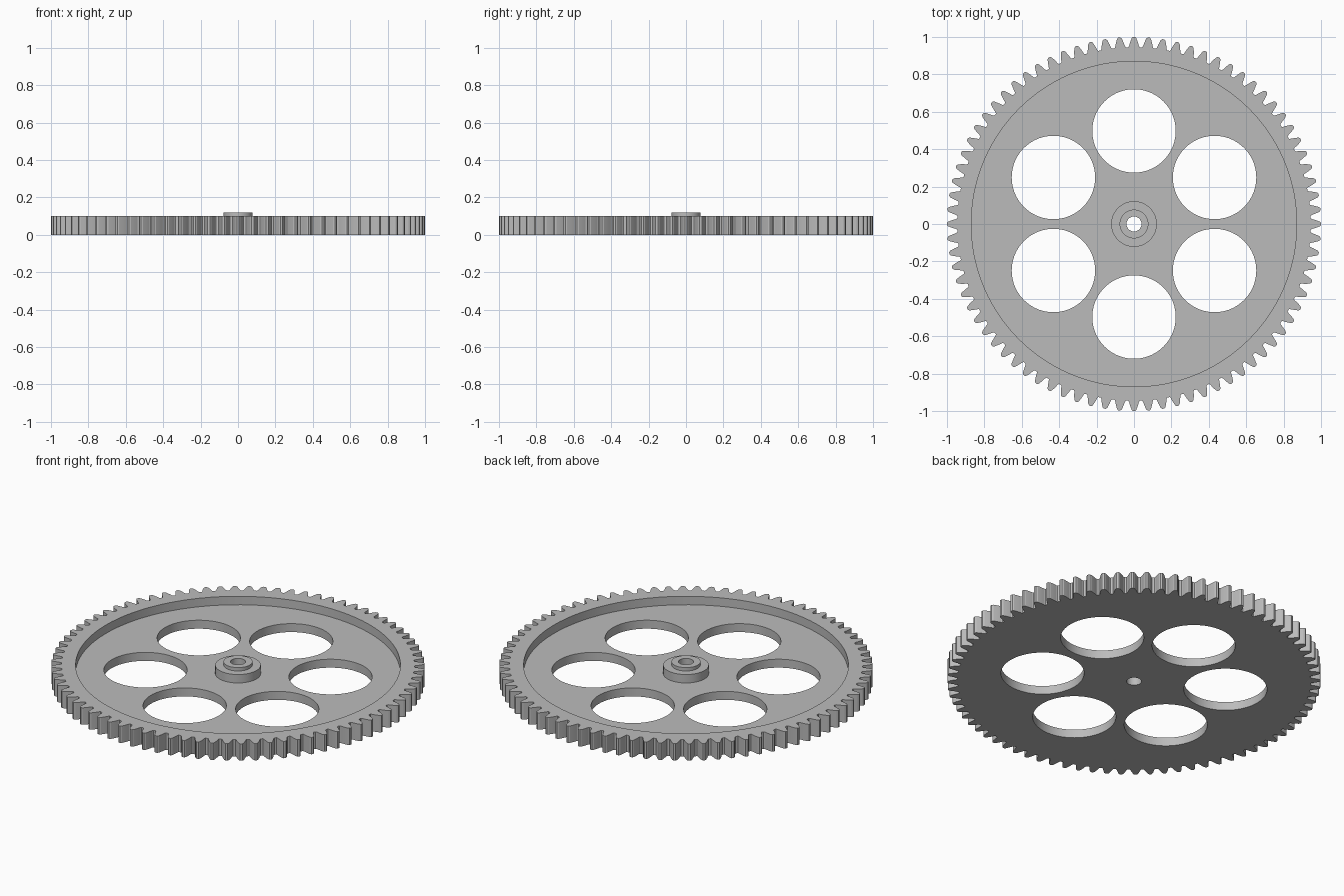
import bpy, bmesh, math
from mathutils import Vector

if "Cube" in bpy.data.objects:
    bpy.data.objects.remove(bpy.data.objects["Cube"], do_unlink=True)

TEETH = 80
MODULE = 2 / (TEETH + 2)
PITCH_R = TEETH * MODULE / 2
PRESSURE = math.radians(20)
BASE_R = PITCH_R * math.cos(PRESSURE)
ROOT_R = PITCH_R - 1.25 * MODULE
WEB_Z, RIM_Z, BOSS_Z = 0.05, 0.1, 0.12
RIM_R, HUB_R, BOSS_R, BORE_R = 0.87, 0.122, 0.077, 0.04
HOLE_R, HOLE_DIST = 0.223, 0.4975

steel = bpy.data.materials.new("plain grey")
steel.use_nodes = True
GREY = (0.5, 0.5, 0.5, 1)
steel.diffuse_color = GREY
steel.node_tree.nodes["Principled BSDF"].inputs["Base Color"].default_value = GREY


def circle(r, n=96, cx=0, cy=0):
    return [(cx + r * math.cos(math.tau * i / n), cy + r * math.sin(math.tau * i / n))
            for i in range(n)]


def half_angle(r):
    """Half the angular width of an involute tooth at radius r."""
    a = math.acos(BASE_R / r)
    return math.pi / (2 * TEETH) + (math.tan(PRESSURE) - PRESSURE) - (math.tan(a) - a)


def gear_outline():
    flank = [(r, half_angle(r)) for r in (ROOT_R + 0.005, 0.963, 0.978, 0.993)]
    flank.insert(0, (ROOT_R, half_angle(ROOT_R) + 0.003))   # root fillet
    flank.append((1.0, half_angle(1.0) * 0.6))              # rounded tip
    tooth = [(r, -a) for r, a in flank] + [(r, a) for r, a in reversed(flank)]
    return [(r * math.cos(a + t * math.tau / TEETH), r * math.sin(a + t * math.tau / TEETH))
            for t in range(TEETH) for r, a in tooth]


def ring(bm, points, z):
    verts = [bm.verts.new((x, y, z)) for x, y in points]
    for a, b in zip(verts, verts[1:] + verts[:1]):
        bm.edges.new((a, b))
    return verts


def wall(bm, low, high, inward=False):
    n = len(low)
    for i in range(n):
        j = (i + 1) % n
        quad = [low[i], low[j], high[j], high[i]]
        bm.faces.new(quad[::-1] if inward else quad)


def cap(bm, rings, up=1):
    edges = [bm.edges.get((a, b)) for r in rings for a, b in zip(r, r[1:] + r[:1])]
    result = bmesh.ops.triangle_fill(bm, edges=edges, use_beauty=True,
                                     normal=Vector((0, 0, up)))
    for f in result["geom"]:
        if isinstance(f, bmesh.types.BMFace):
            f.normal_update()
            if f.normal.z * up < 0:
                f.normal_flip()


def finish(bm, name):
    mesh = bpy.data.meshes.new(name)
    bm.to_mesh(mesh)
    bm.free()
    mesh.materials.append(steel)
    obj = bpy.data.objects.new(name, mesh)
    bpy.context.collection.objects.link(obj)
    bpy.ops.object.select_all(action='DESELECT')
    obj.select_set(True)
    bpy.context.view_layer.objects.active = obj
    bpy.ops.object.shade_smooth_by_angle(angle=math.radians(15))


# Toothed wheel: raised rim around a thin web with six round openings
bm = bmesh.new()
outline = gear_outline()
teeth_low, teeth_high = ring(bm, outline, 0), ring(bm, outline, RIM_Z)
rim_low, rim_high = ring(bm, circle(RIM_R), WEB_Z), ring(bm, circle(RIM_R), RIM_Z)
holes_low, holes_high = [], []
for k in range(6):
    a = math.radians(30 + 60 * k)
    pts = circle(HOLE_R, 72, HOLE_DIST * math.cos(a), HOLE_DIST * math.sin(a))
    holes_low.append(ring(bm, pts, 0))
    holes_high.append(ring(bm, pts, WEB_Z))
cap(bm, [teeth_low, ring(bm, circle(BORE_R), 0)] + holes_low, up=-1)
cap(bm, [rim_low, ring(bm, circle(HUB_R), WEB_Z)] + holes_high)
cap(bm, [teeth_high, rim_high])
wall(bm, teeth_low, teeth_high)
wall(bm, rim_low, rim_high, inward=True)
for low, high in zip(holes_low, holes_high):
    wall(bm, low, high, inward=True)
finish(bm, "gear_wheel")

# Stepped hub with a through bore
bm = bmesh.new()
steps = [(HUB_R, WEB_Z), (HUB_R, RIM_Z), (BOSS_R, RIM_Z),
         (BOSS_R, BOSS_Z), (BORE_R, BOSS_Z), (BORE_R, 0)]
rings = [ring(bm, circle(r), z) for r, z in steps]
for low, high in zip(rings, rings[1:]):
    wall(bm, low, high)
finish(bm, "hub")
